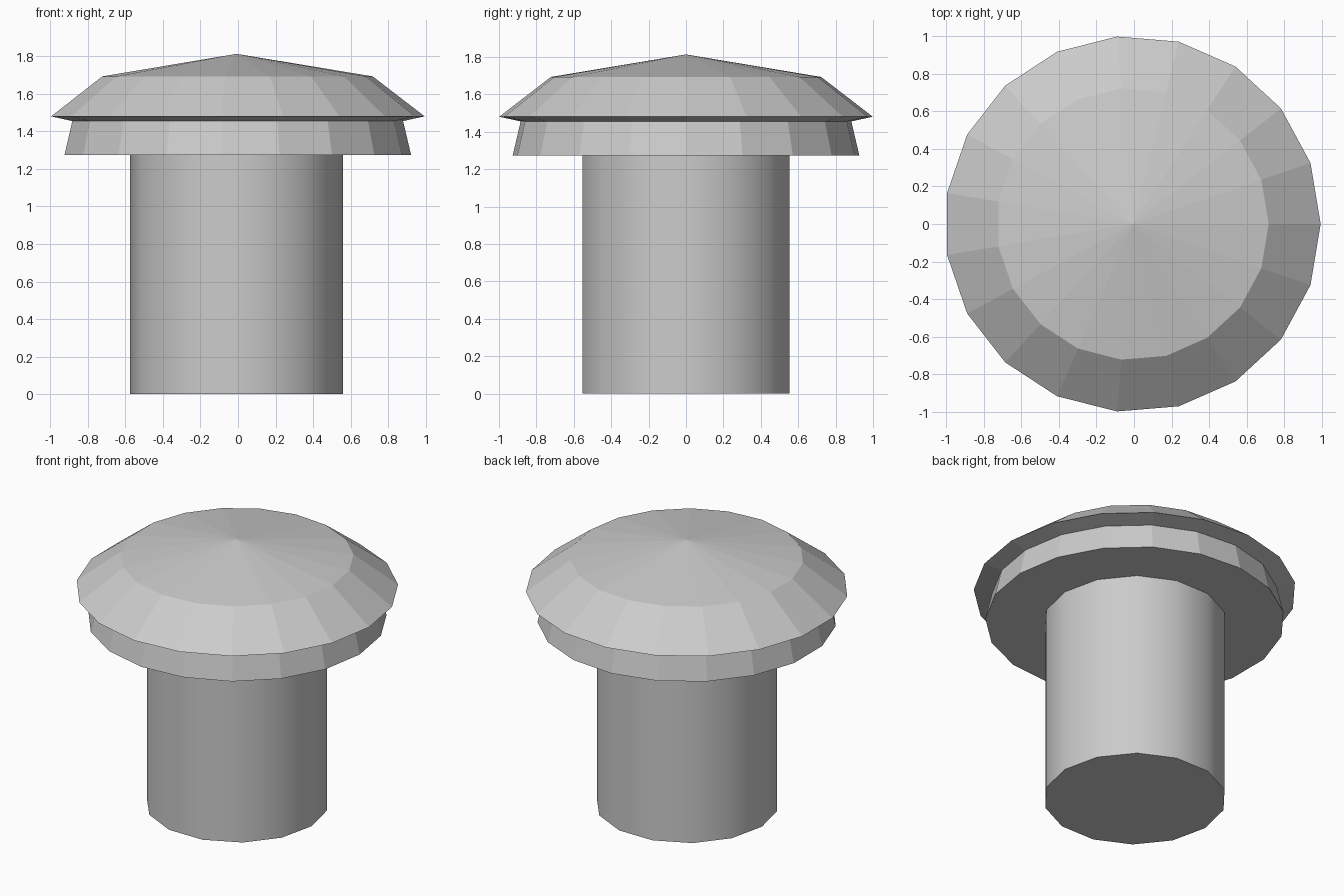
import bpy, bmesh
from math import sin, cos, tau, pi, radians

if "Cube" in bpy.data.objects:
    bpy.data.objects.remove(bpy.data.objects["Cube"])

CX = -0.0075  # axis offset that centres the odd-sided cap's bounds


def lathe(name, profile, sides, start=0.0):
    """Closed faceted solid from (radius, z) points; radius 0 makes a tip."""
    bm = bmesh.new()
    rings = []
    for r, z in profile:
        if r == 0:
            rings.append([bm.verts.new((CX, 0, z))] * sides)
        else:
            rings.append([bm.verts.new((CX + r * cos(start + tau * i / sides),
                                        r * sin(start + tau * i / sides), z))
                          for i in range(sides)])
    for low, high in zip(rings, rings[1:]):
        for i in range(sides):
            j = (i + 1) % sides
            quad = [low[i], low[j], high[j], high[i]]
            bm.faces.new(list(dict.fromkeys(quad)))
    # flat ends, unless the profile ends in a tip
    if profile[0][0]:
        bm.faces.new(rings[0][::-1])
    if profile[-1][0]:
        bm.faces.new(rings[-1])
    bmesh.ops.recalc_face_normals(bm, faces=bm.faces)
    mesh = bpy.data.meshes.new(name)
    bm.to_mesh(mesh)
    bm.free()
    obj = bpy.data.objects.new(name, mesh)
    bpy.context.collection.objects.link(obj)
    return obj


# Flat-faced cap: collar, overhanging rim, sloped shoulder, shallow cone
lathe("cap", [(0.93, 1.273), (0.887, 1.455), (1.002, 1.48),
              (0.725, 1.693), (0, 1.813)], 19)

# Smooth-sided pipe under the cap
pipe = lathe("pipe", [(0.568, 0), (0.568, 1.273)], 14, pi)
bpy.context.view_layer.objects.active = pipe
pipe.select_set(True)
bpy.ops.object.shade_smooth_by_angle(angle=radians(40))
